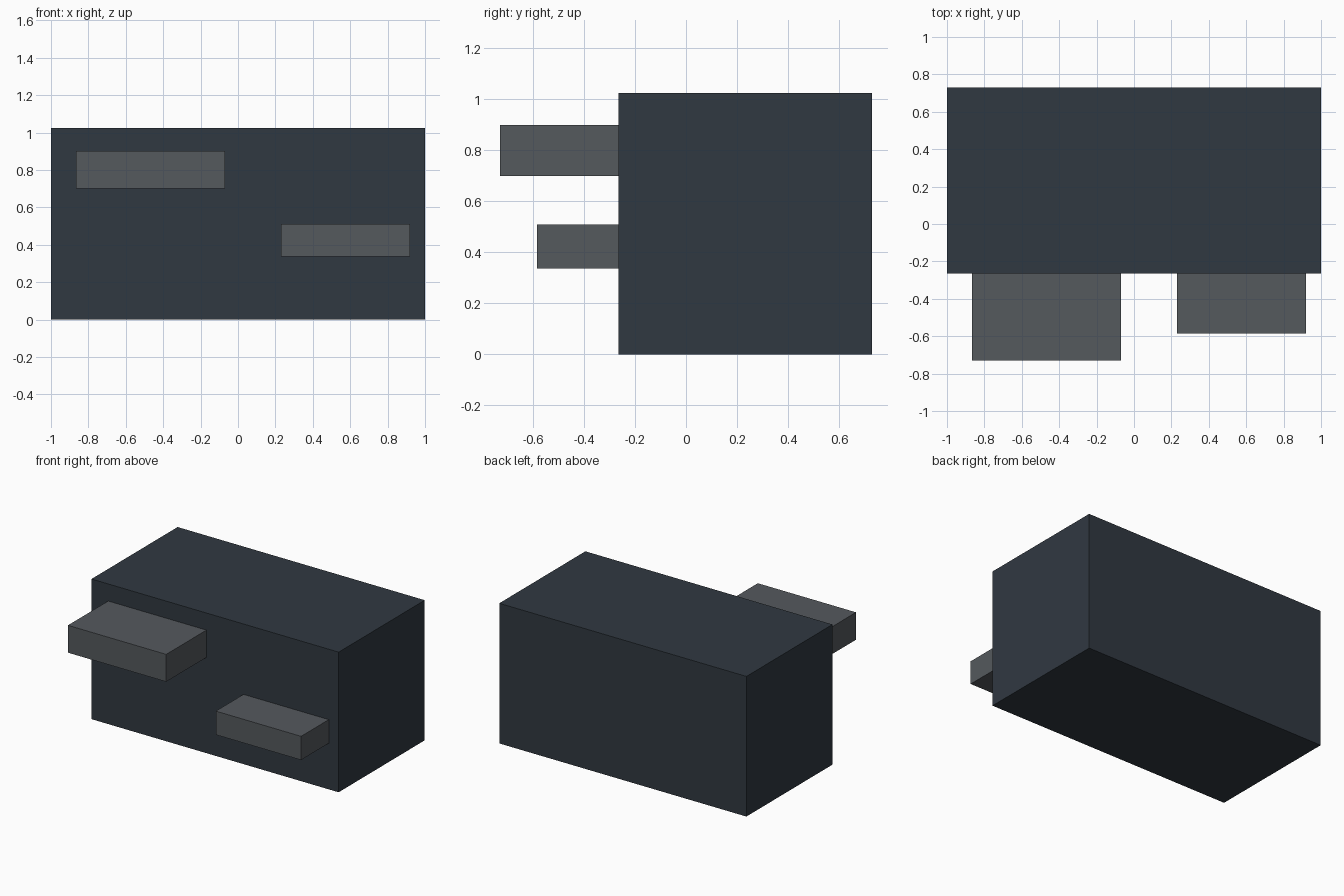
import bpy

if "Cube" in bpy.data.objects:
    bpy.data.objects.remove(bpy.data.objects["Cube"])


def material(name, color):
    mat = bpy.data.materials.new(name)
    mat.diffuse_color = (*color, 1)
    mat.use_nodes = True
    mat.node_tree.nodes["Principled BSDF"].inputs["Base Color"].default_value = mat.diffuse_color
    return mat


def box(name, low, high, mat):
    """Axis-aligned box between two corners."""
    center = [(a + b) / 2 for a, b in zip(low, high)]
    bpy.ops.mesh.primitive_cube_add(size=1, location=center)
    obj = bpy.context.object
    obj.name = name
    obj.scale = [b - a for a, b in zip(low, high)]
    bpy.ops.object.transform_apply(location=False, rotation=False, scale=True)
    obj.data.materials.append(mat)
    return obj


dark = material("dark_slate", (0.03, 0.04, 0.053))
grey = material("ledge_grey", (0.09, 0.10, 0.11))

FRONT = -0.265  # front face of the block

# Main block
box("main_block", (-1, FRONT, 0), (1, 0.73, 1.025), dark)

# Ledges standing out from the front face
box("upper_ledge", (-0.865, -0.73, 0.70), (-0.07, FRONT, 0.90), grey)
box("lower_ledge", (0.23, -0.585, 0.337), (0.92, FRONT, 0.51), grey)
